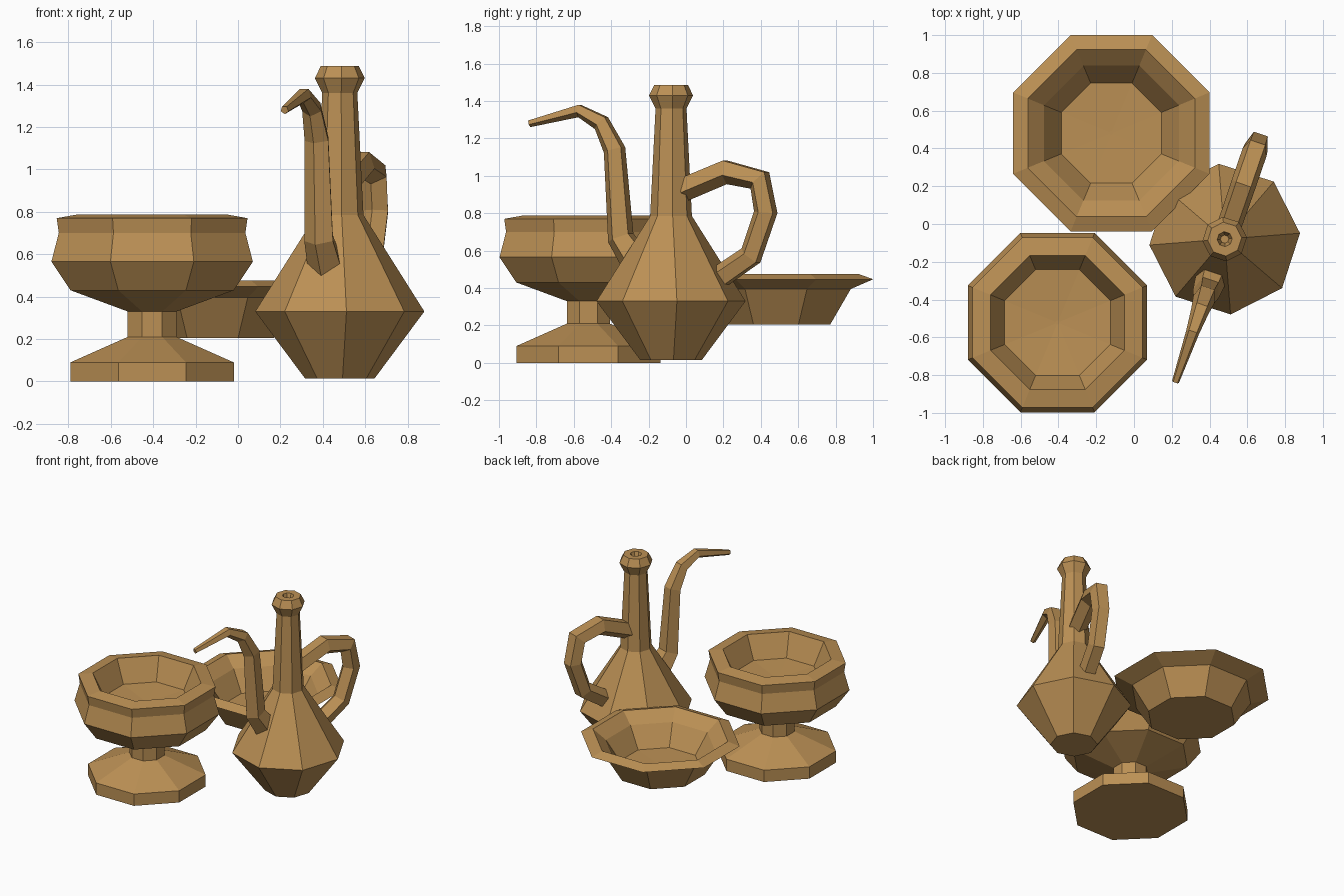
import bpy, bmesh, math
from mathutils import Vector

if "Cube" in bpy.data.objects:
    bpy.data.objects.remove(bpy.data.objects["Cube"])

clay = bpy.data.materials.new("tan_clay")
clay.diffuse_color = (0.5, 0.28, 0.09, 1)
clay.use_nodes = True
clay.node_tree.nodes["Principled BSDF"].inputs["Base Color"].default_value = clay.diffuse_color


def build(name, rings):
    """Skin a list of equal-sized rings and close both ends."""
    bm = bmesh.new()
    loops = [[bm.verts.new(p) for p in ring] for ring in rings]
    n = len(loops[0])
    for a, b in zip(loops, loops[1:]):
        for i in range(n):
            j = (i + 1) % n
            bm.faces.new((a[i], a[j], b[j], b[i]))
    bm.faces.new(loops[0])
    bm.faces.new(loops[-1])
    bmesh.ops.recalc_face_normals(bm, faces=bm.faces)
    me = bpy.data.meshes.new(name)
    bm.to_mesh(me)
    bm.free()
    me.materials.append(clay)
    ob = bpy.data.objects.new(name, me)
    bpy.context.collection.objects.link(ob)


def lathe(name, centre, profile, turn, scale=1.0):
    """Eight-sided turned form from (radius, height) points."""
    rings = []
    for r, z in profile:
        rings.append([(centre[0] + scale * r * math.cos(turn + i * math.pi / 4),
                       centre[1] + scale * r * math.sin(turn + i * math.pi / 4), z)
                      for i in range(8)])
    build(name, rings)


def tube(name, path, turn):
    """Five-sided tube in a vertical plane through the jug axis: (distance, z, radius)."""
    pts = [Vector((d, z)) for d, z, r in path]
    rings = []
    for i, (d, z, r) in enumerate(path):
        t = Vector((0, 0))
        if i > 0:
            t += (pts[i] - pts[i - 1]).normalized()
        if i < len(pts) - 1:
            t += (pts[i + 1] - pts[i]).normalized()
        t.normalize()
        out = Vector((-t.y, t.x))
        ring = []
        for k in range(5):
            a = turn + k * 2 * math.pi / 5
            p = pts[i] + out * (r * math.sin(a))
            s = r * math.cos(a)
            ring.append((JUG[0] + AXIS.x * p.x - AXIS.y * s,
                         JUG[1] + AXIS.y * p.x + AXIS.x * s, p.y))
        rings.append(ring)
    build(name, rings)


APOTHEM = 1 / math.cos(math.pi / 8)   # profiles below measured to flat sides
HALF = math.pi / 8

# footed bowl
lathe("footed_bowl", (-0.405, -0.522),
      [(.385, 0), (.385, .09), (.115, .21), (.115, .33), (.385, .43),
       (.475, .565), (.44, .70), (.45, .77), (.355, .787), (.28, .62), (.01, .60)],
      HALF, APOTHEM)

# shallow dish
lathe("shallow_dish", (-0.12, 0.481),
      [(.29, .205), (.40, .395), (.52, .447), (.4425, .475),
       (.357, .40), (.265, .25), (.01, .245)],
      HALF, APOTHEM)

# jug body with neck and mouth
JUG = (0.48, -0.08)
lathe("jug_body", JUG,
      [(.165, .015), (.40, .33), (.112, .785), (.083, 1.36), (.118, 1.43),
       (.09, 1.487), (.04, 1.487), (.022, 1.43)],
      math.radians(4.5))

# spout, tapering to the tip
AXIS = Vector((math.cos(math.radians(-109)), math.sin(math.radians(-109))))
tube("jug_spout",
     [(.20, .55, .088), (.285, .67, .075), (.32, 1.14, .062),
      (.395, 1.285, .05), (.52, 1.35, .037), (.80, 1.28, .02)],
     -math.pi / 2)

# handle, on the opposite side
AXIS = -AXIS
tube("jug_handle",
     [(.07, .93, .068), (.31, 1.025, .07), (.50, .98, .07),
      (.535, .805, .066), (.45, .57, .066), (.265, .45, .066)],
     -math.pi / 2)
